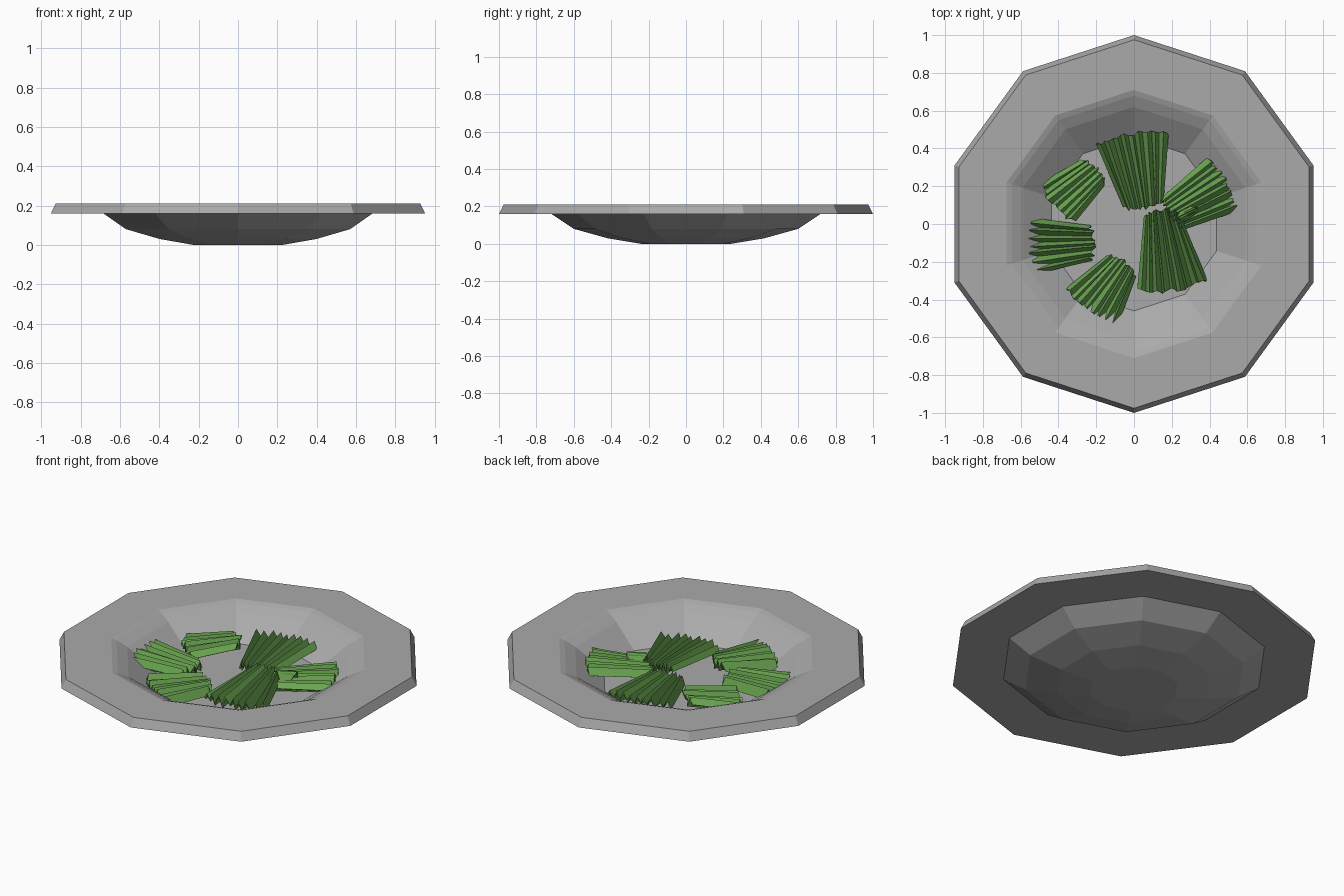
import bpy, bmesh, math, random
from mathutils import Vector

if "Cube" in bpy.data.objects:
    bpy.data.objects.remove(bpy.data.objects["Cube"], do_unlink=True)
random.seed(4)


def material(name, rgb):
    mat = bpy.data.materials.new(name)
    mat.use_nodes = True
    mat.diffuse_color = (*rgb, 1)
    mat.node_tree.nodes["Principled BSDF"].inputs["Base Color"].default_value = (*rgb, 1)
    return mat


def finish(bm, name, mat):
    bmesh.ops.recalc_face_normals(bm, faces=bm.faces)
    mesh = bpy.data.meshes.new(name)
    bm.to_mesh(mesh)
    bm.free()
    mesh.materials.append(mat)
    obj = bpy.data.objects.new(name, mesh)
    bpy.context.collection.objects.link(obj)
    return obj


grey = material("stone grey", (0.40, 0.40, 0.40))
green = material("leaf green", (0.15, 0.39, 0.085))

# Ten-sided plate: (radius, height) from the underside, round the rim, to the floor
SIDES = 10
profile = [(0.24, 0), (0.42, 0.03), (0.60, 0.08), (0.72, 0.16), (1.0, 0.16),
           (0.975, 0.21), (0.71, 0.21), (0.68, 0.20), (0.62, 0.17), (0.46, 0.06)]
bm = bmesh.new()
rings = []
for radius, z in profile:
    angles = [math.pi / 2 + math.tau * i / SIDES for i in range(SIDES)]
    rings.append([bm.verts.new((radius * math.cos(a), radius * math.sin(a), z)) for a in angles])
for low, high in zip(rings, rings[1:]):
    for i in range(SIDES):
        j = (i + 1) % SIDES
        bm.faces.new((low[i], low[j], high[j], high[i]))
bm.faces.new(rings[0])
bm.faces.new(rings[-1])
finish(bm, "plate", grey)


# Pleated leaf that fans out from a narrow inner end to a wide, ragged outer end
def leaf(name, inner, outer, widths, heights, pleats=9):
    inner, outer = Vector(inner), Vector(outer)
    along = (outer - inner).normalized()
    across = Vector((-along.y, along.x))
    bm = bmesh.new()
    rows = []
    count = pleats * 2
    offsets = [(i + random.uniform(-0.3, 0.3)) / count - 0.5 for i in range(count + 1)]
    lifts = [random.uniform(0.012, 0.03) * (1 if i % 2 else -1) for i in range(count + 1)]
    for end, width, height, sign in ((inner, widths[0], heights[0], -1),
                                     (outer, widths[1], heights[1], 1)):
        row = []
        for t, lift in zip(offsets, lifts):
            bulge = sign * (0.02 - 0.1 * t * t + random.uniform(-0.012, 0.012))
            p = end + across * width * t + along * bulge
            row.append(bm.verts.new((p.x, p.y, height + lift)))
        rows.append(row)
    for i in range(count):
        bm.faces.new((rows[0][i], rows[0][i + 1], rows[1][i + 1], rows[1][i]))
    obj = finish(bm, name, green)
    solid = obj.modifiers.new("thickness", "SOLIDIFY")
    solid.thickness = 0.012
    solid.offset = 0


leaf("back_leaf", (0.05, 0.10), (-0.01, 0.46), (0.20, 0.37), (0.10, 0.12))
leaf("back_left_side_leaf", (-0.21, 0.28), (-0.41, 0.11), (0.18, 0.27), (0.13, 0.105), 7)
leaf("side_leaf", (-0.23, -0.10), (-0.53, -0.115), (0.18, 0.29), (0.10, 0.12), 7)
leaf("front_side_leaf", (-0.06, -0.215), (-0.225, -0.44), (0.18, 0.33), (0.10, 0.105), 8)
leaf("large_front_leaf", (0.145, 0.055), (0.205, -0.33), (0.18, 0.37), (0.125, 0.105))
leaf("opposite_side_leaf", (0.20, 0.055), (0.47, 0.21), (0.20, 0.32), (0.10, 0.125), 8)
# Short stem tip between two leaves
leaf("stem_tip", (0.25, 0.04), (0.31, 0.07), (0.04, 0.04), (0.14, 0.14), 2)
